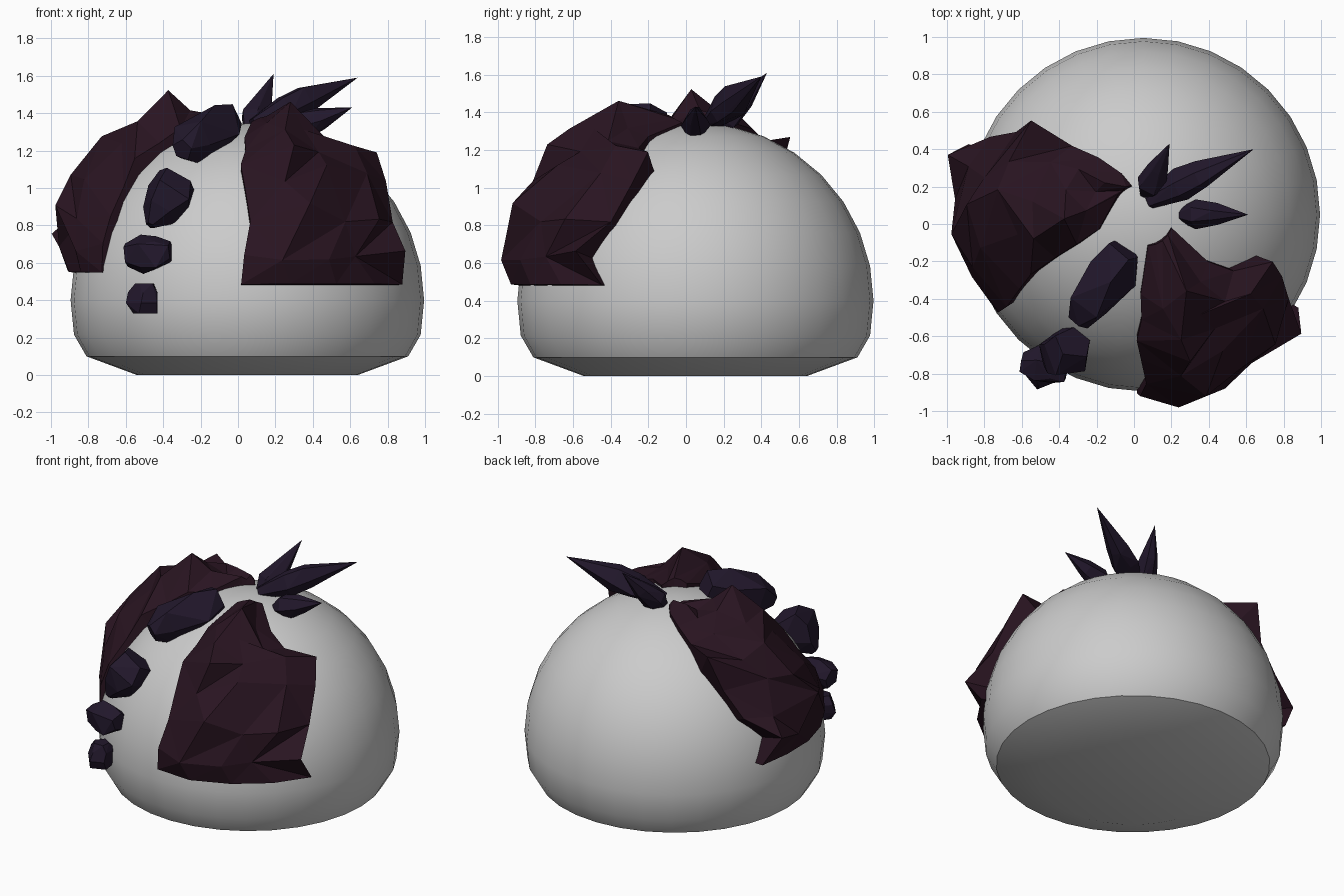
import bpy, bmesh, math, random
from mathutils import Vector

if "Cube" in bpy.data.objects:
    bpy.data.objects.remove(bpy.data.objects["Cube"])

random.seed(4)
C = Vector((0.05, 0.05, 0.4))   # dome centre
R = 0.945


def material(name, col):
    m = bpy.data.materials.new(name)
    m.diffuse_color = (*col, 1)
    m.use_nodes = True
    m.node_tree.nodes["Principled BSDF"].inputs["Base Color"].default_value = m.diffuse_color
    return m


ROCK = material("rock_dark", (0.022, 0.007, 0.015))
SHARD = material("shard_dark", (0.016, 0.009, 0.025))


def finish(name, bm, mat=None, smooth=False):
    bmesh.ops.recalc_face_normals(bm, faces=bm.faces)
    me = bpy.data.meshes.new(name)
    bm.to_mesh(me)
    bm.free()
    ob = bpy.data.objects.new(name, me)
    bpy.context.collection.objects.link(ob)
    if mat:
        me.materials.append(mat)
    if smooth:
        bpy.context.view_layer.objects.active = ob
        ob.select_set(True)
        bpy.ops.object.shade_smooth_by_angle(angle=math.radians(30))
        ob.select_set(False)
    return ob


def polar(az, el, r):
    a, e = math.radians(az), math.radians(el)
    return C + r * Vector((math.cos(e) * math.cos(a), math.cos(e) * math.sin(a), math.sin(e)))


# Dome body: revolved profile with a bevelled foot
profile = [(0.59, 0.0), (0.86, 0.1)]
profile += [(R * math.cos(math.radians(d)), C.z + R * math.sin(math.radians(d)))
            for d in [-11.25 + 11.25 * i for i in range(9)]]
N = 32
bm = bmesh.new()
rings = [[bm.verts.new((C.x + r * math.cos(math.tau * i / N), C.y + r * math.sin(math.tau * i / N), z))
          for i in range(N)] for r, z in profile]
for a, b in zip(rings, rings[1:]):
    for i in range(N):
        bm.faces.new((a[i], a[(i + 1) % N], b[(i + 1) % N], b[i]))
bm.faces.new(rings[0])
top = bm.verts.new((C.x, C.y, C.z + R))
for i in range(N):
    bm.faces.new((rings[-1][i], rings[-1][(i + 1) % N], top))
finish("dome_body", bm, smooth=True)


# Rocky crust: rows of (elevation, azimuth start, azimuth end, radii), edges sunk into the dome
def crust(name, rows):
    grid = []
    for k, (el, a0, a1, radii) in enumerate(rows):
        n = len(radii)
        line = [polar(a0, el, 0.9)]
        for i, r in enumerate(radii):
            az, e = a0 + (a1 - a0) * i / (n - 1), el
            if 0 < i < n - 1 and 0 < k < len(rows) - 1:
                az += random.uniform(-4, 4)
                e += random.uniform(-3, 3)
            line.append(polar(az, e, r))
        line.append(polar(a1, el, 0.9))
        grid.append(line)
    sink = lambda line: [C + (p - C).normalized() * 0.9 for p in line]
    grid = [sink(grid[0])] + grid + [sink(grid[-1])]
    bm = bmesh.new()
    V = [[bm.verts.new(p) for p in line] for line in grid]
    for j in range(len(V) - 1):
        for i in range(len(V[0]) - 1):
            a, b, c, d = V[j][i], V[j][i + 1], V[j + 1][i + 1], V[j + 1][i]
            tris = ((a, b, c), (a, c, d)) if random.random() < 0.5 else ((a, b, d), (b, c, d))
            for t in tris:
                bm.faces.new(t)
    bmesh.ops.remove_doubles(bm, verts=bm.verts, dist=0.0005)
    finish(name, bm, ROCK)


crust("front_right_crust", [
    (5, -92, -31, (.96, 1.01, 1.0, .99, .97)),
    (14, -91, -37, (1.0, 1.07, 1.05, 1.01, 1.09)),
    (25, -89, -30, (1.0, 1.15, 1.06, 1.08, .99)),
    (38, -91, -24, (.98, 1.09, 1.11, 1.06, 1.03)),
    (47, -93, -20, (.99, 1.17, 1.07, 1.09, 1.08)),
    (55, -91, -32, (.98, 1.15, 1.10, 1.06, .99)),
    (64, -92, -36, (.97, 1.08, 1.16, 1.03, .97)),
    (80, -82, -25, (.97, .99, 1.0, .98, .96))])
crust("left_crust", [
    (9, 158, 214, (1.02, .98, .97, .96, .95)),
    (18, 163, 214, (1.15, 1.05, 1.02, 1.01, .98)),
    (27, 153, 214, (1.03, 1.07, 1.15, 1.05, .99)),
    (38, 147, 211, (1.03, 1.1, 1.16, 1.1, .98)),
    (48, 140, 208, (1.17, 1.11, 1.18, 1.08, 1.02)),
    (58, 136, 206, (1.0, 1.08, 1.11, 1.13, .99)),
    (67, 128, 204, (.99, 1.06, 1.09, 1.2, 1.0)),
    (75, 118, 198, (.97, 1.04, 1.0, 1.06, .96)),
    (80, 112, 150, (.97, 1.01, .98, 1.0, .96))])


# Crystals: irregular faceted rings along an axis, (position, radius) pairs
def crystal(name, p0, p1, prof, sides=6, jitter=0.18):
    p0, p1 = Vector(p0), Vector(p1)
    q = (p1 - p0).to_track_quat('Z', 'Y')
    bm = bmesh.new()
    for t, r in prof:
        for i in range(sides):
            a = math.tau * (i + random.uniform(-.2, .2)) / sides
            rr = r * (1 + random.uniform(-jitter, jitter))
            bm.verts.new(p0.lerp(p1, t) + q @ Vector((rr * math.cos(a), rr * math.sin(a), 0)))
    bmesh.ops.remove_doubles(bm, verts=bm.verts, dist=0.0005)
    hull = bmesh.ops.convex_hull(bm, input=bm.verts)
    bmesh.ops.delete(bm, geom=[v for v in hull["geom_interior"] if isinstance(v, bmesh.types.BMVert)],
                     context='VERTS')
    finish(name, bm, SHARD)


spike = [(0, .04), (.3, .09), (.5, .08), (1, 0)]
thin = [(0, .03), (.25, .075), (.55, .06), (1, 0)]
crystal("long_spike", (.08, .12, 1.34), (.64, .40, 1.59), spike)
crystal("upright_spike", (.06, .15, 1.29), (.19, .43, 1.61), thin)
crystal("side_spike", (.24, .05, 1.29), (.61, .05, 1.43), thin)
crystal("front_shard", (-.05, -.14, 1.36), (-.30, -.52, 1.2),
        [(0, .09), (.3, .14), (.75, .12), (1, .06)], sides=5)
crystal("upper_lump", (-.32, -.64, 1.05), (-.47, -.74, .80),
        [(0, .11), (.35, .14), (.7, .1), (1, .03)], sides=5)
crystal("middle_lump", (-.60, -.74, .64), (-.36, -.78, .66),
        [(0, .06), (.35, .1), (.7, .1), (1, .07)], sides=5)
crystal("lower_lump", (-.50, -.79, .33), (-.50, -.79, .49),
        [(0, .07), (.35, .085), (.7, .08), (1, .05)], sides=5)
